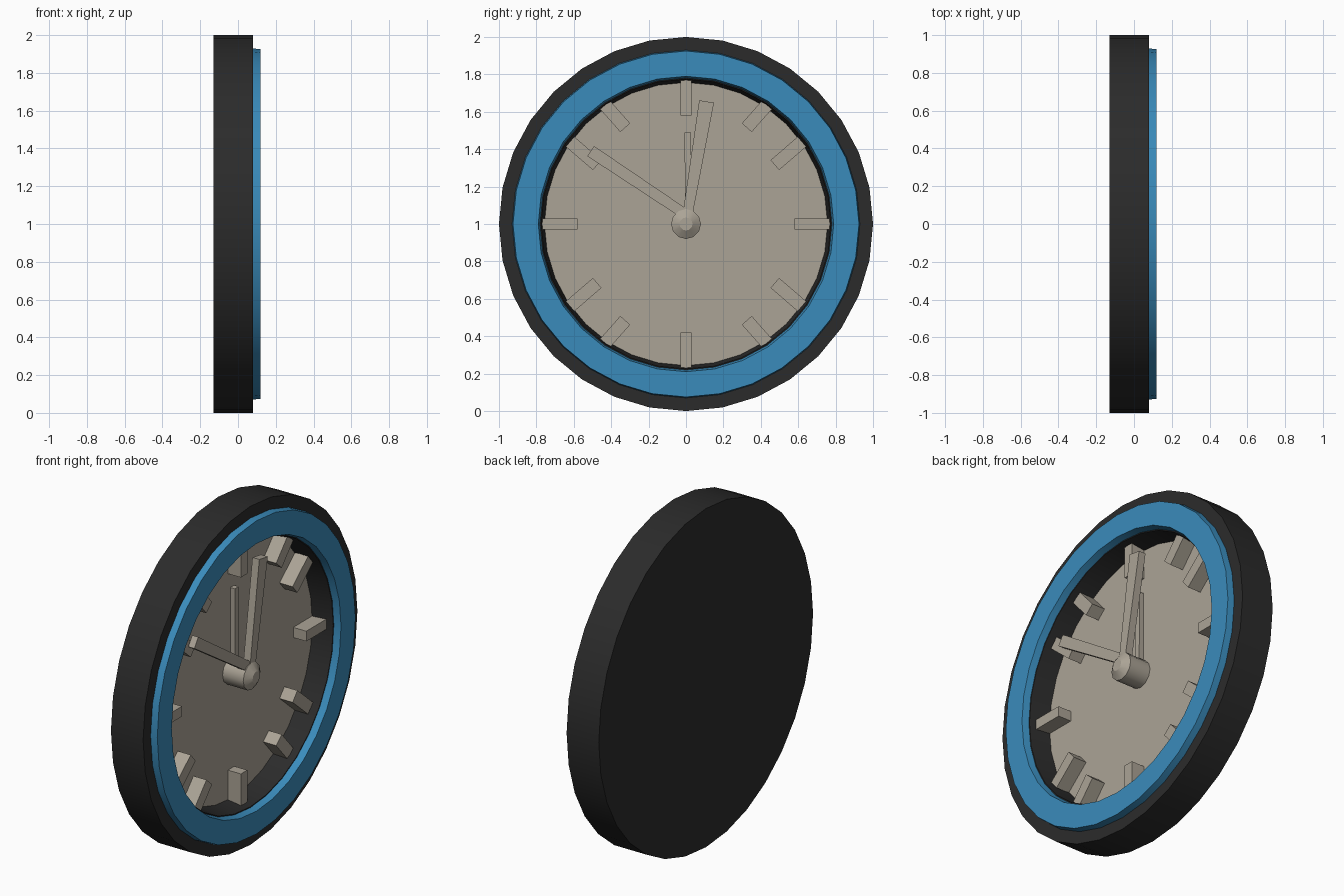
import bpy, bmesh, math
from mathutils import Vector

if "Cube" in bpy.data.objects:
    bpy.data.objects.remove(bpy.data.objects["Cube"])

CZ = 1.0      # height of the clock centre
SEG = 32      # sides of the round parts


def material(name, rgb):
    m = bpy.data.materials.new(name)
    m.diffuse_color = (*rgb, 1)
    m.use_nodes = True
    m.node_tree.nodes["Principled BSDF"].inputs["Base Color"].default_value = m.diffuse_color
    return m


BLACK = material("black", (0.024, 0.024, 0.024))
BLUE = material("blue", (0.042, 0.26, 0.50))
BEIGE = material("beige", (0.41, 0.37, 0.305))


def finish(name, bm, mat, smooth=False):
    bmesh.ops.recalc_face_normals(bm, faces=bm.faces)
    me = bpy.data.meshes.new(name)
    bm.to_mesh(me)
    bm.free()
    me.materials.append(mat)
    ob = bpy.data.objects.new(name, me)
    bpy.context.collection.objects.link(ob)
    if smooth:
        bpy.ops.object.select_all(action='DESELECT')
        bpy.context.view_layer.objects.active = ob
        ob.select_set(True)
        bpy.ops.object.shade_smooth_by_angle(angle=math.radians(32))
    return ob


def lathe(name, profile, mat, closed=False, seg=SEG):
    """Turn (x, radius) points around the clock's x axis."""
    bm = bmesh.new()
    rings = []
    for x, r in profile:
        rings.append([bm.verts.new((x, r * math.sin(2 * math.pi * i / seg),
                                    CZ + r * math.cos(2 * math.pi * i / seg)))
                      for i in range(seg)])
    pairs = list(zip(rings, rings[1:]))
    if closed:
        pairs.append((rings[-1], rings[0]))
    for a, b in pairs:
        for i in range(seg):
            j = (i + 1) % seg
            bm.faces.new((a[i], a[j], b[j], b[i]))
    if not closed:
        bm.faces.new(rings[0])
        bm.faces.new(rings[-1])
    return finish(name, bm, mat, True)


def bar(name, p, q, w0, w1, x0, x1, mat=BEIGE):
    """Straight bar from p to q, given as (y, z) offsets from the centre."""
    p, q = Vector(p), Vector(q)
    d = (q - p).normalized()
    n = Vector((-d.y, d.x))
    outline = [p + n * w0 / 2, p - n * w0 / 2, q - n * w1 / 2, q + n * w1 / 2]
    bm = bmesh.new()
    low = [bm.verts.new((x0, v.x, CZ + v.y)) for v in outline]
    top = [bm.verts.new((x1, v.x, CZ + v.y)) for v in outline]
    bm.faces.new(low)
    bm.faces.new(top)
    for i in range(4):
        j = (i + 1) % 4
        bm.faces.new((low[i], low[j], top[j], top[i]))
    return finish(name, bm, mat)


FACE = -0.045

# case with recessed front, blue rim, dial plate
lathe("case", [(FACE - 0.02, 0.755), (0.08, 0.775), (0.08, 1.0),
               (-0.13, 1.0)], BLACK)
lathe("rim", [(0.078, 0.93), (0.12, 0.925), (0.12, 0.79), (0.078, 0.78)],
      BLUE, closed=True)
lathe("dial", [(FACE - 0.015, 0.757), (FACE, 0.757)], BEIGE)

# hour marks: straight ones, then the mirrored slanted ones
for i, (y, z) in enumerate([(0, 1), (1, 0), (0, -1), (-1, 0)]):
    bar(f"main_mark_{i}", (y * 0.58, z * 0.58), (y * 0.77, z * 0.77),
        0.06, 0.06, FACE - 0.005, 0.04)
for sy in (1, -1):
    for sz in (1, -1):
        tag = f"{'right' if sy > 0 else 'left'}_{'upper' if sz > 0 else 'lower'}"
        bar(f"steep_mark_{tag}", (sy * 0.325, sz * 0.515), (sy * 0.44, sz * 0.645),
            0.07, 0.07, FACE - 0.005, 0.04)
        bar(f"shallow_mark_{tag}", (sy * 0.475, sz * 0.315), (sy * 0.62, sz * 0.44),
            0.07, 0.07, FACE - 0.005, 0.04)

# hands and hub
bar("minute_hand", (0.0, 0.0), (0.11, 0.655), 0.05, 0.08, 0.045, 0.09)
bar("hour_hand", (0.0, 0.05), (-0.51, 0.39), 0.055, 0.065, 0.045, 0.085)
bar("alarm_hand", (0.01, 0.0), (0.01, 0.49), 0.03, 0.035, FACE - 0.005, -0.015)
lathe("hub", [(FACE - 0.005, 0.08), (0.09, 0.08), (0.12, 0.035)], BEIGE, seg=12)
